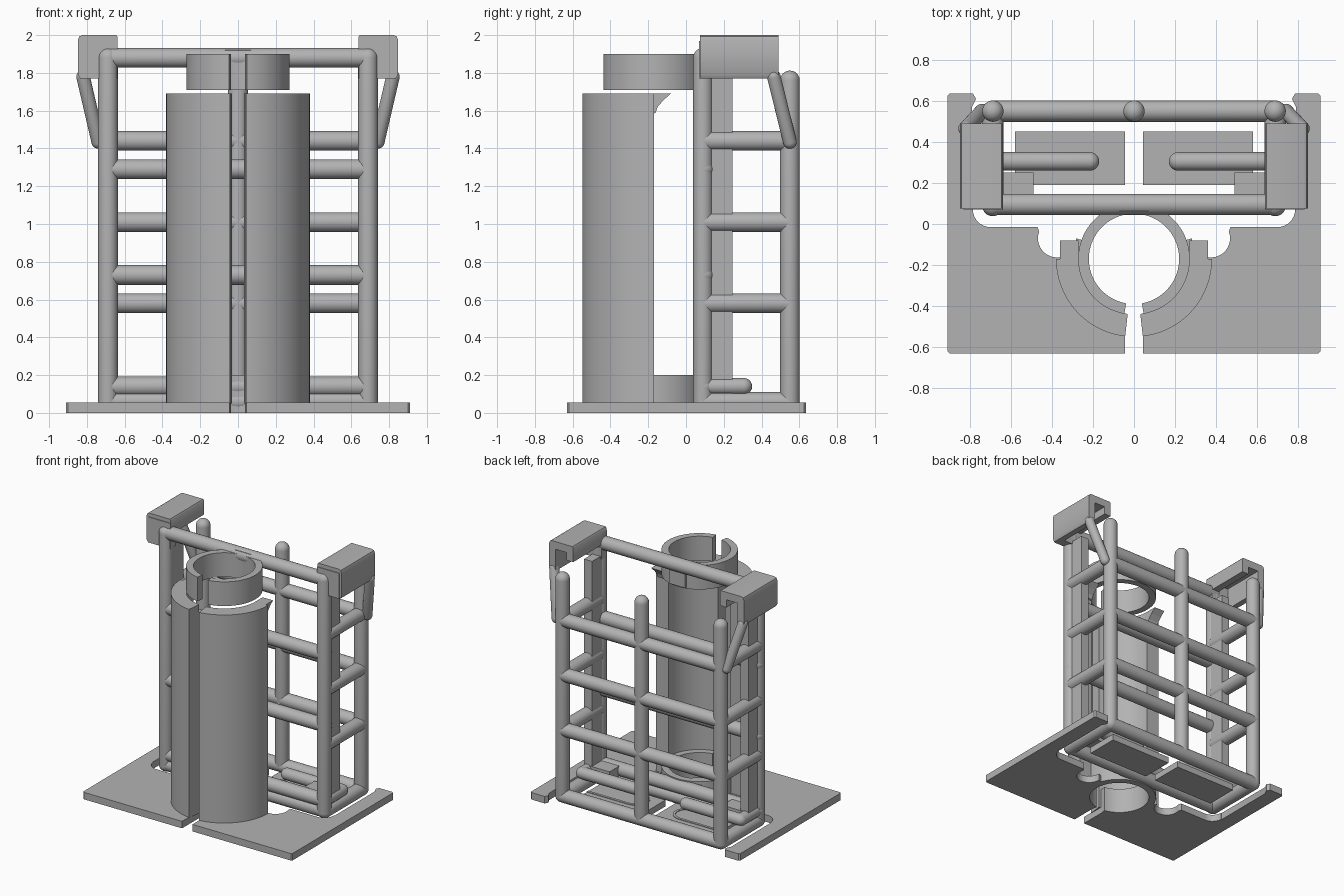
import bpy, bmesh, math
from mathutils import Vector

if "Cube" in bpy.data.objects:
    bpy.data.objects.remove(bpy.data.objects["Cube"])

GREY = bpy.data.materials.new("plain grey")
GREY.diffuse_color = (0.45, 0.45, 0.45, 1)
GREY.use_nodes = True
GREY.node_tree.nodes["Principled BSDF"].inputs["Base Color"].default_value = GREY.diffuse_color
R = 0.052          # frame tube radius
PX = 0.688         # post x
YF, YB = 0.09, 0.55
CY = -0.17         # holder axis y


def finish(name, bm, smooth=True):
    bmesh.ops.recalc_face_normals(bm, faces=bm.faces)
    me = bpy.data.meshes.new(name)
    bm.to_mesh(me)
    bm.free()
    me.materials.append(GREY)
    ob = bpy.data.objects.new(name, me)
    bpy.context.collection.objects.link(ob)
    if smooth:
        bpy.ops.object.select_all(action='DESELECT')
        ob.select_set(True)
        bpy.context.view_layer.objects.active = ob
        bpy.ops.object.shade_smooth_by_angle(angle=math.radians(35))
    return ob


def tube(name, a, b, r=R):
    """Round-ended rod from a to b."""
    a, b = Vector(a), Vector(b)
    d = b - a
    L, n, h = d.length, 32, 8
    prof = [(-r * math.cos(t), r * math.sin(t)) for t in [i * math.pi / 2 / h for i in range(h + 1)]]
    prof += [(L - z, q) for z, q in reversed(prof)]
    bm = bmesh.new()
    vs = [bm.verts.new((q, 0, z)) for z, q in prof]
    es = [bm.edges.new(p) for p in zip(vs, vs[1:])]
    bmesh.ops.spin(bm, geom=vs + es, cent=(0, 0, 0), axis=(0, 0, 1), angle=2 * math.pi, steps=n)
    bmesh.ops.remove_doubles(bm, verts=bm.verts, dist=1e-5)
    bm.transform(d.to_track_quat('Z', 'Y').to_matrix().to_4x4())
    bmesh.ops.translate(bm, verts=bm.verts, vec=a)
    return finish(name, bm)


def prism(name, pts, z0, z1, smooth=True):
    """Vertical extrusion of an outline."""
    bm = bmesh.new()
    f = bm.faces.new([bm.verts.new((x, y, z0)) for x, y in pts])
    g = bmesh.ops.extrude_face_region(bm, geom=[f])
    bmesh.ops.translate(bm, verts=[v for v in g['geom'] if isinstance(v, bmesh.types.BMVert)],
                        vec=(0, 0, z1 - z0))
    return finish(name, bm, smooth)


def box(name, x, y, z):
    x0, x1 = sorted(x)
    return prism(name, [(x0, y[0]), (x1, y[0]), (x1, y[1]), (x0, y[1])], z[0], z[1], False)


def arc(cx, cy, r, a0, a1, n=24):
    return [(cx + r * math.cos(math.radians(a0 + (a1 - a0) * i / n)),
             cy + r * math.sin(math.radians(a0 + (a1 - a0) * i / n))) for i in range(n + 1)]


def shell(name, ri, ro, a0, a1, z0, z1, n=48):
    return prism(name, arc(0, CY, ro, a0, a1, n) + arc(0, CY, ri, a1, a0, n), z0, z1)


for s, side in ((1, "right"), (-1, "left")):
    # base plate half with rounded notches
    outline = [(0.045, -0.63), (0.9, -0.63), (0.91, -0.62), (0.91, 0.625), (0.9, 0.635),
               (0.785, 0.635), (0.77, 0.61), (0.79, 0.57), (0.79, 0.07)]
    outline += arc(0.70, 0.07, 0.085, 0, -90, 8) + [(0.47, -0.015)]
    outline += arc(0.375, -0.07, 0.093, 20, -180, 20)
    outline += arc(0, CY, 0.26, 20, -80, 24)
    prism("base_plate_" + side, [(s * x, y) for x, y in outline], 0, 0.055)

    # half of the split outer shell
    a = (-83.5, 0) if s > 0 else (-96.5, -180)
    shell("outer_shell_" + side, 0.27, 0.38, a[0], a[1], 0.05, 1.69)
    # curved overhang at the shell's top rear edge
    prof = [(-0.18, 1.69), (-0.08, 1.69), (-0.12, 1.655), (-0.15, 1.62), (-0.16, 1.59), (-0.18, 1.58)]
    bm = bmesh.new()
    f = bm.faces.new([bm.verts.new((s * 0.27, y, z)) for y, z in prof])
    g = bmesh.ops.extrude_face_region(bm, geom=[f])
    bmesh.ops.translate(bm, verts=[v for v in g['geom'] if isinstance(v, bmesh.types.BMVert)],
                        vec=(s * 0.09, 0, 0))
    finish("shell_overhang_" + side, bm, False)

    # posts
    x = s * PX
    tube("front_post_" + side, (x, YF, 0.06), (x, YF, 1.88))
    tube("back_post_" + side, (x, YB, 0.06), (x, YB, 1.76))
    box("post_web_" + side, (s * 0.645, s * 0.715), (YF, 0.245), (0.06, 1.79))
    # side rails
    for i, z in enumerate((0.058, 0.58, 1.01, 1.44)):
        tube(f"side_rail_{side}_{i}", (x, YF, z), (x, YB, z))
    # low inner hook and its block
    tube("hook_arm_" + side, (x, YF, 0.14), (x, 0.305, 0.14), 0.045)
    tube("hook_" + side, (x, 0.305, 0.14), (s * 0.215, 0.305, 0.14), 0.045)
    box("hook_block_" + side, (s * 0.49, s * 0.68), (YF, 0.25), (0.1, 0.18))

    # floor tray with a U-shaped raised line
    box("floor_tray_" + side, (s * 0.045, s * 0.58), (0.19, 0.45), (0.005, 0.055))
    u = [(0.58, 0.385)] + arc(0.22, 0.305, 0.08, 90, 270, 12) + [(0.45, 0.225), (0.45, 0.205)]
    u += arc(0.22, 0.305, 0.1, 270, 90, 12) + [(0.58, 0.405)]
    prism("tray_line_" + side, [(s * p, q) for p, q in u], 0.05, 0.06)

    # top hook bracket: outer wall and roof profile, front wall, inner lip
    prof = [(0.645, 2.0), (0.825, 2.0), (0.84, 1.993), (0.847, 1.975), (0.847, 1.79), (0.835, 1.77),
            (0.79, 1.77), (0.79, 1.94), (0.695, 1.94), (0.695, 1.88), (0.638, 1.88), (0.638, 1.99)]
    bm = bmesh.new()
    f = bm.faces.new([bm.verts.new((s * p, 0.075, q)) for p, q in prof])
    g = bmesh.ops.extrude_face_region(bm, geom=[f])
    bmesh.ops.translate(bm, verts=[v for v in g['geom'] if isinstance(v, bmesh.types.BMVert)],
                        vec=(0, 0.415, 0))
    finish("bracket_" + side, bm)
    box("bracket_front_" + side, (s * 0.638, s * 0.83), (0.07, 0.14), (1.77, 1.97))
    # slanted strut from bracket to back post
    tube("strut_" + side, (s * 0.82, 0.465, 1.78), (s * 0.74, 0.55, 1.435), 0.036)

# cross rails
for i, z in enumerate((0.06, 0.14, 0.73, 1.29, 1.88)):
    tube(f"front_rail_{i}", (-PX, YF + 0.005, z), (PX, YF + 0.005, z))
for i, z in enumerate((0.058, 0.58, 1.01, 1.44)):
    tube(f"back_rail_{i}", (-PX, YB, z), (PX, YB, z))
tube("back_post_centre", (0, YB, 0.06), (0, YB, 1.76))

# split clamp rings and the tab joining the upper ring to the frame
shell("upper_ring", 0.22, 0.272, -80, 260, 1.71, 1.90, 72)
shell("lower_ring", 0.22, 0.272, -80, 260, 0.0, 0.2, 72)
box("ring_tab", (-0.07, 0.07), (0.06, 0.11), (1.72, 1.92))
